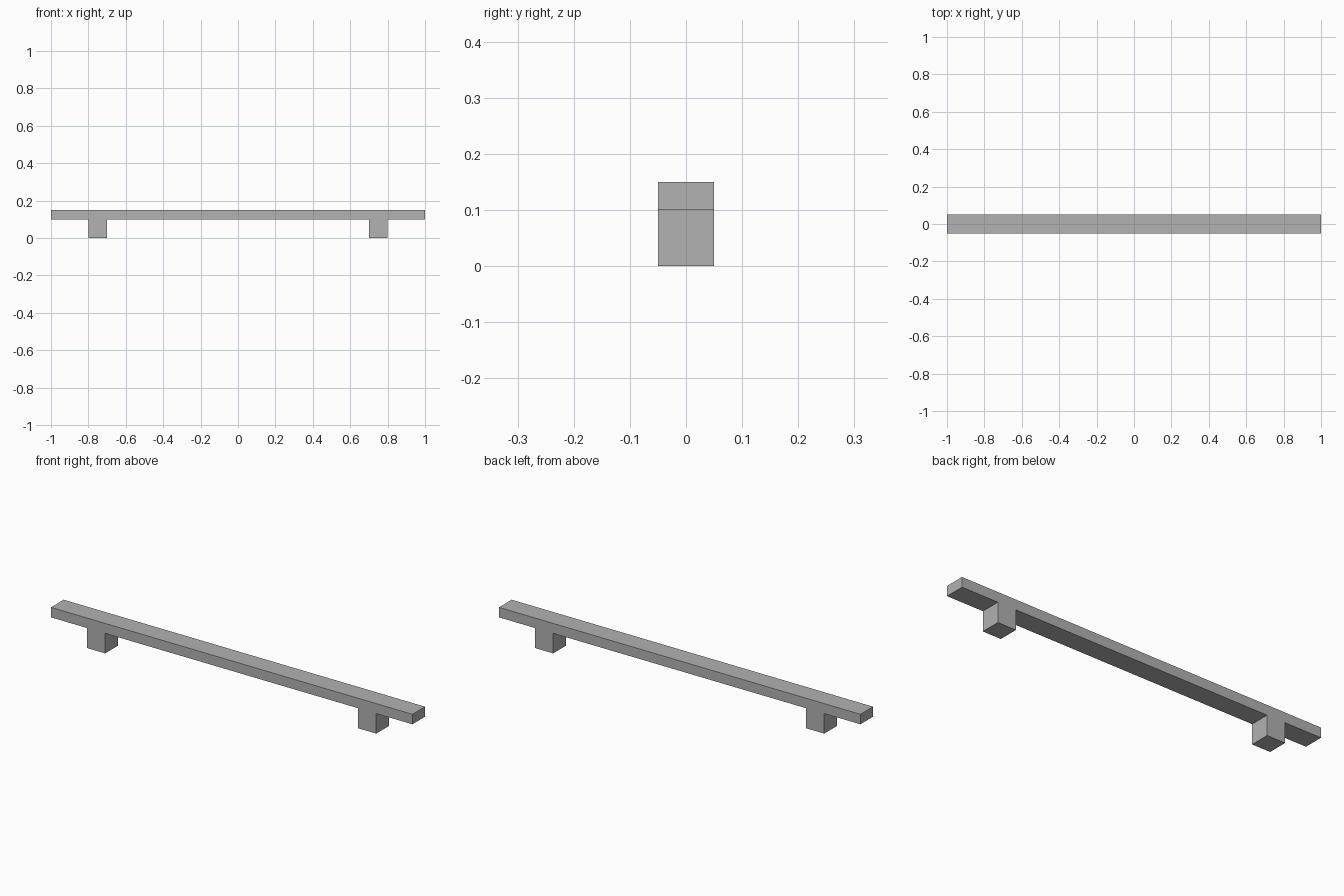
import bpy
import bmesh

cube = bpy.data.objects.get("Cube")
if cube:
    bpy.data.objects.remove(cube, do_unlink=True)

HALF_LENGTH, HALF_DEPTH = 1.0, 0.05
FOOT_INNER, FOOT_OUTER = 0.7, 0.8
UNDERSIDE, TOP = 0.1, 0.15

# Single grey finish
grey = bpy.data.materials.new("grey")
grey.use_nodes = True
colour = (0.445, 0.445, 0.445, 1)
grey.diffuse_color = colour
grey.node_tree.nodes["Principled BSDF"].inputs["Base Color"].default_value = colour

# Side profile: bar with two feet, one half mirrored to the other
half = [
    (FOOT_INNER, UNDERSIDE),
    (FOOT_INNER, 0),
    (FOOT_OUTER, 0),
    (FOOT_OUTER, UNDERSIDE),
    (HALF_LENGTH, UNDERSIDE),
    (HALF_LENGTH, TOP),
]
profile = half + [(-x, z) for x, z in reversed(half)]

# Extrude the profile through the depth
bm = bmesh.new()
face = bm.faces.new([bm.verts.new((x, -HALF_DEPTH, z)) for x, z in profile])
extruded = bmesh.ops.extrude_face_region(bm, geom=[face], use_keep_orig=True)
verts = [v for v in extruded["geom"] if isinstance(v, bmesh.types.BMVert)]
bmesh.ops.translate(bm, vec=(0, 2 * HALF_DEPTH, 0), verts=verts)
bmesh.ops.recalc_face_normals(bm, faces=bm.faces)

mesh = bpy.data.meshes.new("bar_with_feet")
bm.to_mesh(mesh)
bm.free()
mesh.materials.append(grey)
bpy.context.collection.objects.link(bpy.data.objects.new("bar_with_feet", mesh))
